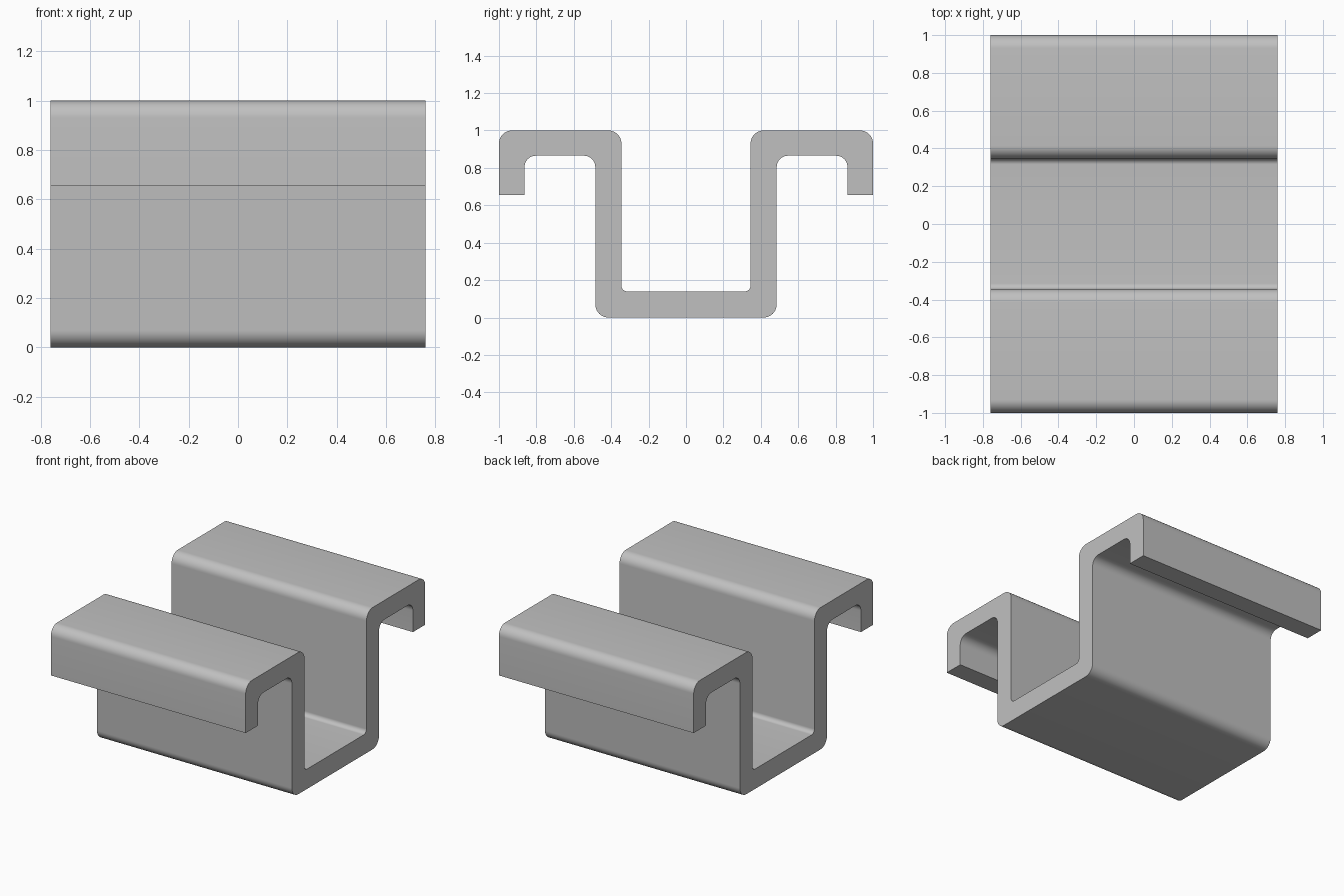
import bpy
import bmesh
import math
from mathutils import Vector

cube = bpy.data.objects.get("Cube")
if cube:
    bpy.data.objects.remove(cube, do_unlink=True)

HALF_LENGTH = 0.76
ARC_STEPS = 10

# One half of the section: y, z, corner radius
half = [
    (0.485, 0.0, 0.07), (0.485, 0.865, 0.06), (0.863, 0.865, 0.06),
    (0.863, 0.655, 0), (1.0, 0.655, 0), (1.0, 1.0, 0.07),
    (0.345, 1.0, 0.07), (0.345, 0.14, 0.03),
]
section = half + [(-y, z, r) for y, z, r in reversed(half)]


def rounded(corners):
    """Replace each right-angle corner with an arc of its radius."""
    points = []
    for i, (y, z, r) in enumerate(corners):
        p = Vector((y, z))
        if r == 0:
            points.append(p)
            continue
        a = (Vector(corners[i - 1][:2]) - p).normalized()
        b = (Vector(corners[(i + 1) % len(corners)][:2]) - p).normalized()
        centre = p + (a + b) * r
        for k in range(ARC_STEPS + 1):
            t = math.pi / 2 * k / ARC_STEPS
            points.append(centre - b * r * math.cos(t) - a * r * math.sin(t))
    return points


# Extrude the section along x
bm = bmesh.new()
face = bm.faces.new([bm.verts.new((-HALF_LENGTH, p.x, p.y)) for p in rounded(section)])
extruded = bmesh.ops.extrude_face_region(bm, geom=[face], use_keep_orig=True)
moved = [v for v in extruded["geom"] if isinstance(v, bmesh.types.BMVert)]
bmesh.ops.translate(bm, verts=moved, vec=(2 * HALF_LENGTH, 0, 0))
bmesh.ops.recalc_face_normals(bm, faces=bm.faces[:])

mesh = bpy.data.meshes.new("hat_channel")
bm.to_mesh(mesh)
bm.free()
channel = bpy.data.objects.new("hat_channel", mesh)
bpy.context.collection.objects.link(channel)

# Plain grey metal
grey = bpy.data.materials.new("grey")
grey.use_nodes = True
colour = (0.53, 0.53, 0.53, 1)
grey.diffuse_color = colour
grey.node_tree.nodes["Principled BSDF"].inputs["Base Color"].default_value = colour
mesh.materials.append(grey)

# Smooth bends, sharp ends
bpy.ops.object.select_all(action="DESELECT")
channel.select_set(True)
bpy.context.view_layer.objects.active = channel
bpy.ops.object.shade_smooth_by_angle(angle=math.radians(30))
